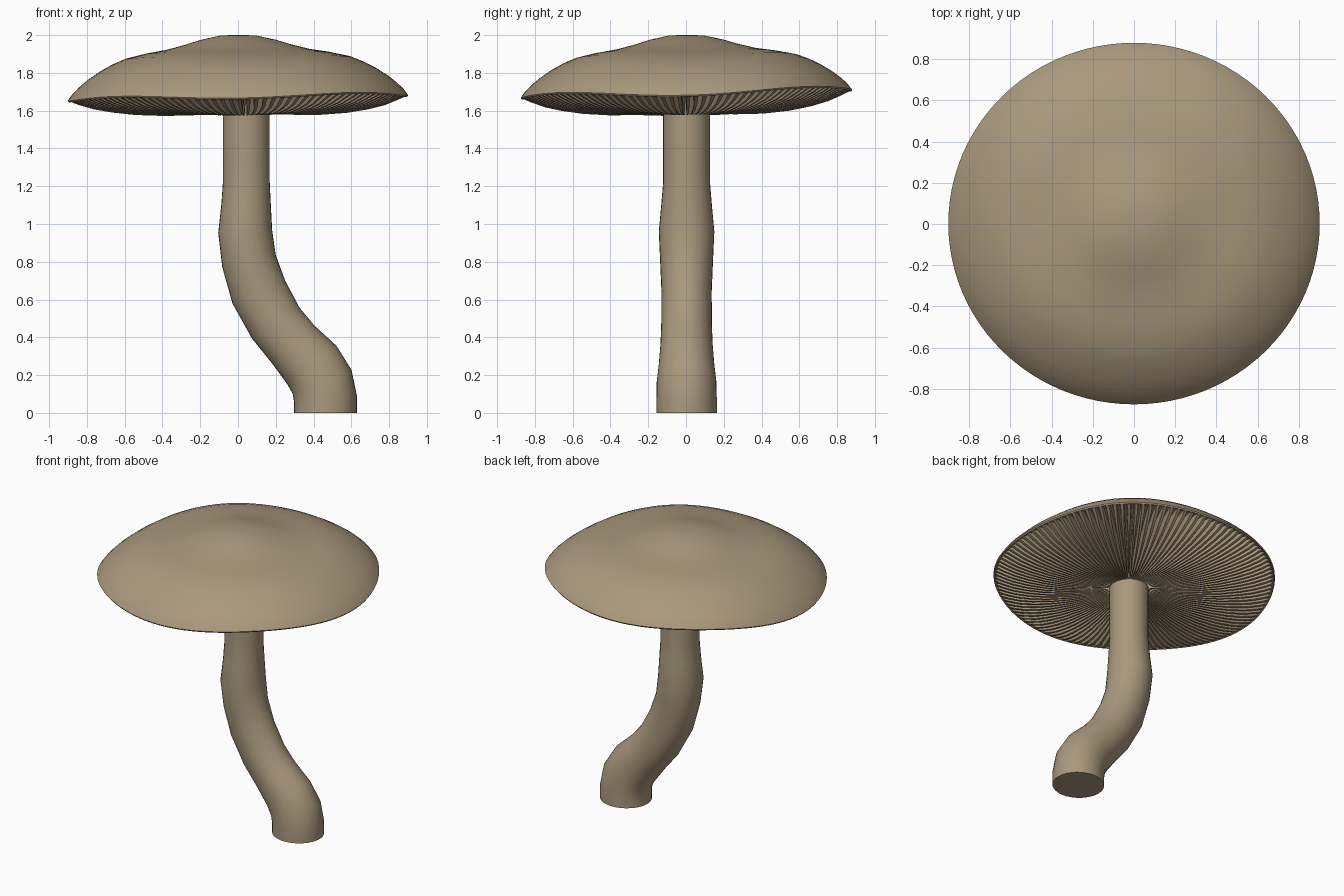
import bpy, bmesh, math
from mathutils import Vector

if "Cube" in bpy.data.objects:
    bpy.data.objects.remove(bpy.data.objects["Cube"])

tan = bpy.data.materials.new("mushroom tan")
tan.diffuse_color = (0.40, 0.315, 0.205, 1)
tan.use_nodes = True
tan.node_tree.nodes["Principled BSDF"].inputs["Base Color"].default_value = tan.diffuse_color


def finish(name, bm, angle):
    bmesh.ops.recalc_face_normals(bm, faces=bm.faces)
    me = bpy.data.meshes.new(name)
    bm.to_mesh(me)
    bm.free()
    me.materials.append(tan)
    ob = bpy.data.objects.new(name, me)
    bpy.context.collection.objects.link(ob)
    bpy.ops.object.select_all(action='DESELECT')
    bpy.context.view_layer.objects.active = ob
    ob.select_set(True)
    bpy.ops.object.shade_smooth_by_angle(angle=math.radians(angle))
    return ob


def loft(bm, rings):
    loops = [[bm.verts.new(p) for p in ring] for ring in rings]
    for a, b in zip(loops, loops[1:]):
        n = len(a)
        for i in range(n):
            j = (i + 1) % n
            bm.faces.new((a[i], a[j], b[j], b[i]))
    return loops


def cap_point(t, a, z):
    # wavy, slightly tilted disc: t is the fraction of the rim radius
    wave = (0.015 * math.cos(a) + 0.022 * math.sin(a)
            - 0.011 * math.cos(2 * a) - 0.012 * math.cos(4 * a))
    shift = 0.044 * (1 - t) if z < 1.69 and t < 0.9 else 0
    return Vector((0.906 * t * math.cos(a) + shift,
                   0.882 * t * math.sin(a) + 0.002, z + wave * t * t))


# cap: domed skin with a low bump in the middle
SEG = 96
profile = [(0.05, 2.0), (0.11, 1.997), (0.22, 1.976), (0.31, 1.952), (0.42, 1.928),
           (0.54, 1.912), (0.66, 1.89), (0.74, 1.862), (0.81, 1.83), (0.88, 1.79),
           (0.93, 1.755), (0.97, 1.72), (0.995, 1.69), (0.99, 1.682), (0.97, 1.69)]
bm = bmesh.new()
rings = [[cap_point(t, 2 * math.pi * i / SEG, z) for i in range(SEG)] for t, z in profile]
loops = loft(bm, rings)
bm.faces.new(loops[0])
finish("cap", bm, 60)

# gills: pleated underside, each pleat a narrow ridge beside a deeper groove
GILLS = 120
under = [(0.985, 1.686, 0.0), (0.93, 1.663, 0.035), (0.85, 1.635, 0.06), (0.75, 1.612, 0.08),
         (0.62, 1.592, 0.09), (0.46, 1.58, 0.09), (0.30, 1.579, 0.08), (0.11, 1.592, 0.06)]
pleat = [(0.0, 0), (0.42, 0), (0.52, 1), (0.9, 1)]
bm = bmesh.new()
rings = []
for t, z, depth in under:
    ring = []
    for g in range(GILLS):
        for f, up in pleat:
            p = cap_point(t, 2 * math.pi * (g + f) / GILLS, z)
            p.z += depth * up
            ring.append(p)
    rings.append(ring)
loft(bm, rings)
ob = finish("gills", bm, 30)
# underside faces point down
if sum(f.normal.z * f.area for f in ob.data.polygons) > 0:
    ob.data.flip_normals()

# stem: curved tube with varying thickness (x, z, radius in bend plane, radius in y)
path = [(0.463, 0.0, 0.167, 0.16), (0.463, 0.075, 0.167, 0.16), (0.445, 0.165, 0.168, 0.158),
        (0.39, 0.255, 0.165, 0.147), (0.29, 0.365, 0.15, 0.138), (0.20, 0.475, 0.15, 0.134),
        (0.11, 0.64, 0.152, 0.133), (0.058, 0.805, 0.145, 0.14), (0.038, 0.96, 0.143, 0.147),
        (0.043, 1.10, 0.131, 0.134), (0.044, 1.22, 0.124, 0.124), (0.044, 1.40, 0.124, 0.124),
        (0.044, 1.64, 0.124, 0.124)]
SIDES = 32
bm = bmesh.new()
rings = []
for k, (x, z, rx, ry) in enumerate(path):
    a, b = path[max(k - 1, 0)], path[min(k + 1, len(path) - 1)]
    d = Vector((b[0] - a[0], 0, b[1] - a[1])).normalized()
    side = Vector((d.z, 0, -d.x)) if k > 0 else Vector((1, 0, 0))
    rings.append([Vector((x, 0.003, z)) + side * rx * math.cos(q) + Vector((0, ry * math.sin(q), 0))
                  for q in (2 * math.pi * i / SIDES for i in range(SIDES))])
loops = loft(bm, rings)
bm.faces.new(loops[0])
bm.faces.new(loops[-1])
finish("stem", bm, 50)
